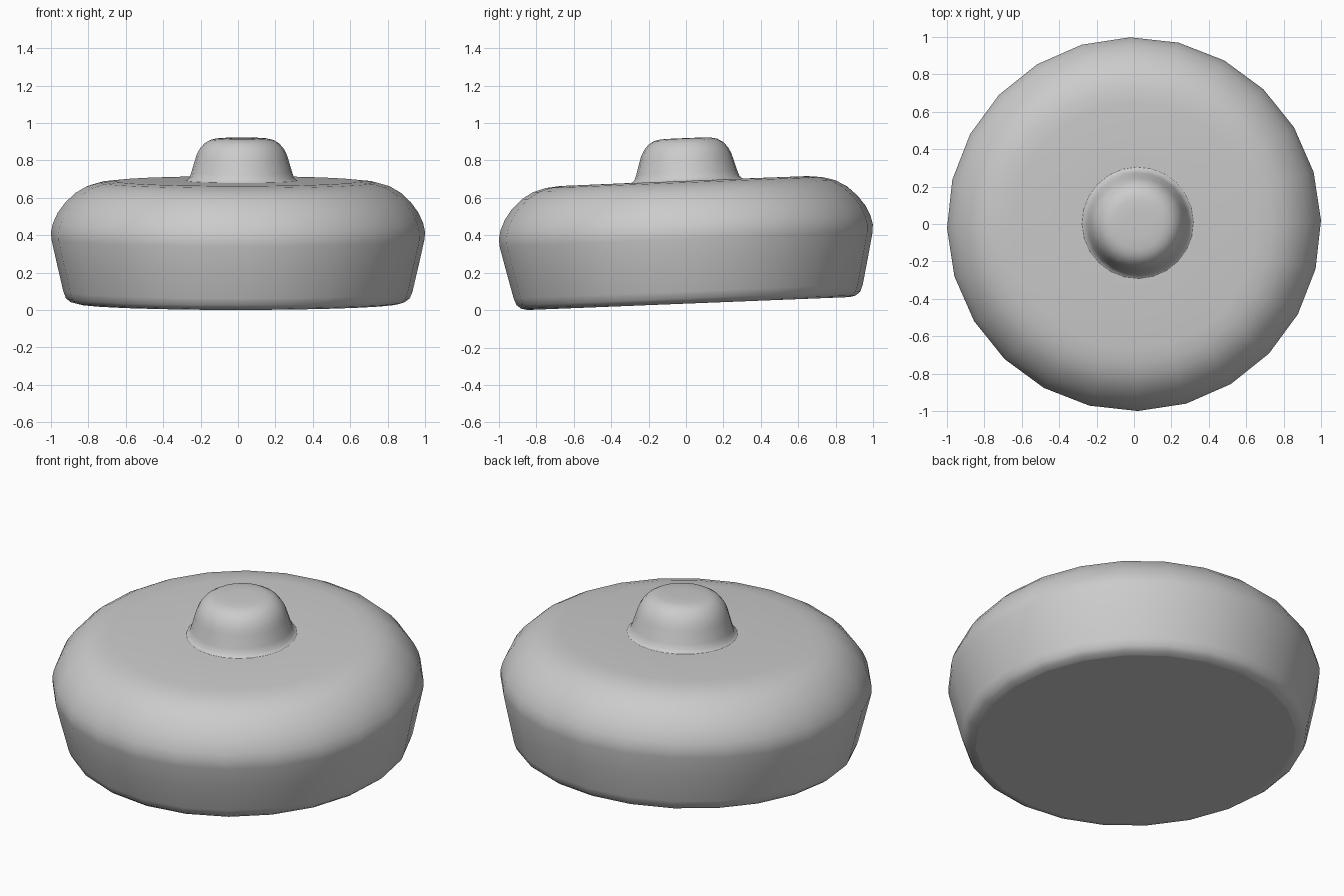
import bpy, bmesh, math
from mathutils import Matrix, Vector

if "Cube" in bpy.data.objects:
    bpy.data.objects.remove(bpy.data.objects["Cube"])

SIDES = 24
START = math.radians(1.2)

grey = bpy.data.materials.new("plain grey")
grey.diffuse_color = (0.6, 0.6, 0.6, 1)
grey.use_nodes = True
grey.node_tree.nodes["Principled BSDF"].inputs["Base Color"].default_value = grey.diffuse_color


def lathe(name, profile, centre=(0, 0), close_top=True, close_bottom=True):
    """Revolve (radius, height) points around z, with flat n-gon caps."""
    bm = bmesh.new()
    rings = []
    for r, z in profile:
        ring = []
        for i in range(SIDES):
            a = START + 2 * math.pi * i / SIDES
            ring.append(bm.verts.new((centre[0] + r * math.cos(a),
                                      centre[1] + r * math.sin(a), z)))
        rings.append(ring)
    for lo, hi in zip(rings, rings[1:]):
        for i in range(SIDES):
            j = (i + 1) % SIDES
            bm.faces.new((lo[i], lo[j], hi[j], hi[i])).smooth = True
    if close_bottom:
        bm.faces.new(rings[0][::-1])
    if close_top:
        bm.faces.new(rings[-1]).smooth = True
    mesh = bpy.data.meshes.new(name)
    # The whole model leans slightly: its back edge is raised
    tilt = Matrix.Translation(Vector((0, 0.0145, 0.035))) @ Matrix.Rotation(0.040, 4, 'X')
    bm.transform(tilt)
    bm.to_mesh(mesh)
    bm.free()
    mesh.materials.append(grey)
    obj = bpy.data.objects.new(name, mesh)
    bpy.context.collection.objects.link(obj)
    return obj


# Wide body: flat base, small bottom round, flared wall, large top round
lathe("body", [
    (0.862, 0.000), (0.895, 0.008), (0.920, 0.028), (0.934, 0.065),
    (0.970, 0.220), (0.998, 0.345), (1.000, 0.385), (0.990, 0.430),
    (0.965, 0.485), (0.925, 0.540), (0.870, 0.592), (0.810, 0.627),
    (0.740, 0.647), (0.660, 0.655), (0.310, 0.656),
])

# Small tapered knob with a flared foot and rounded top
lathe("knob", [
    (0.305, 0.652), (0.292, 0.660), (0.280, 0.672), (0.270, 0.700),
    (0.250, 0.767), (0.240, 0.798), (0.224, 0.828), (0.200, 0.856),
    (0.170, 0.874), (0.135, 0.882), (0.070, 0.884),
], centre=(0.02, 0.018), close_bottom=False)
